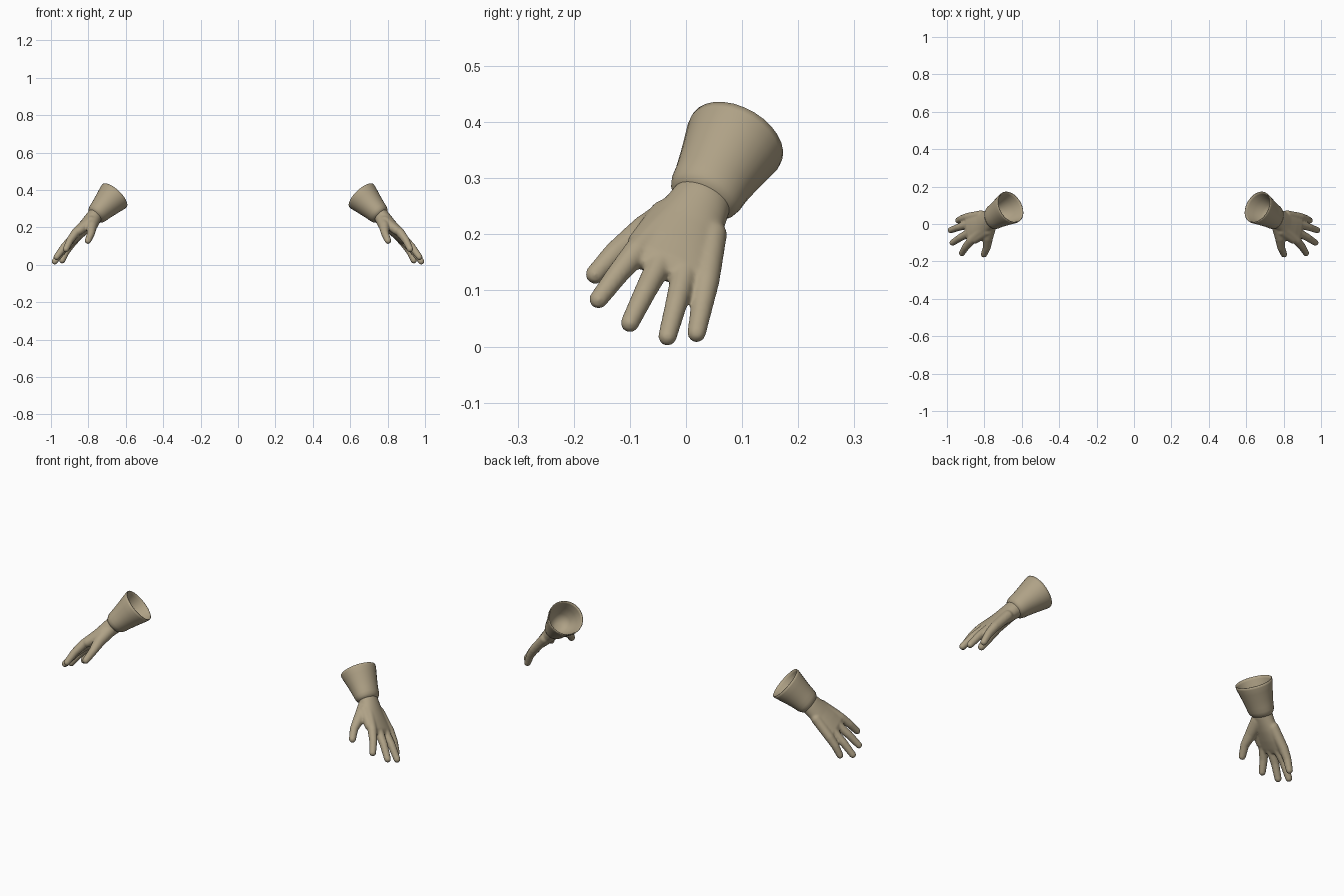
import bpy, bmesh, math
from mathutils import Vector

if "Cube" in bpy.data.objects:
    bpy.data.objects.remove(bpy.data.objects["Cube"])

# Local frame of the +x glove: D = cuff to fingertips, S = towards thumb side, N = back of hand
O = Vector((0.66, 0.09, 0.37))
D = Vector((0.64, -0.38, -0.67)).normalized()
S = Vector((-0.137, -0.913, 0.388))
S = (S - D * S.dot(D)).normalized()
N = S.cross(D).normalized()
if N.z < 0:
    N = -N

mat = bpy.data.materials.new("tan_leather")
mat.diffuse_color = (0.43, 0.36, 0.24, 1)
mat.use_nodes = True
mat.node_tree.nodes["Principled BSDF"].inputs["Base Color"].default_value = mat.diffuse_color


def L(t, s=0, n=0):
    return O + D * t + S * s + N * n


def skin_rings(bm, rings):
    """Bridge a list of point rings into a closed tube."""
    vs = [[bm.verts.new(p) for p in r] for r in rings]
    k = len(vs[0])
    for a, b in zip(vs, vs[1:]):
        for i in range(k):
            j = (i + 1) % k
            bm.faces.new((a[i], a[j], b[j], b[i]))
    bm.faces.new(vs[0][::-1])
    bm.faces.new(vs[-1])


def ellipse(c, u, v, a, b, k):
    return [c + u * (a * math.cos(2 * math.pi * i / k)) + v * (b * math.sin(2 * math.pi * i / k))
            for i in range(k)]


def loft(bm, sections, k=32):
    """Sections are (t, s, n, half width, half thickness) across the hand axis."""
    skin_rings(bm, [ellipse(L(t, s, n), S, N, a, b, k) for t, s, n, a, b in sections])


def finger(bm, pts, radii, k=20):
    """Tapered tube with ball joints, rounded at both ends."""
    for p, q, r0, r1 in zip(pts, pts[1:], radii, radii[1:]):
        d = (q - p).normalized()
        u = d.orthogonal().normalized()
        v = d.cross(u)
        arc = [math.pi / 2 * i / 6 for i in range(6)]
        rings = [ellipse(p - d * r0 * math.cos(a + .05), u, v, r0 * math.sin(a + .05), r0 * math.sin(a + .05), k)
                 for a in arc]
        rings += [ellipse(p, u, v, r0, r0, k), ellipse(q, u, v, r1, r1, k)]
        rings += [ellipse(q + d * r1 * math.cos(a + .05), u, v, r1 * math.sin(a + .05), r1 * math.sin(a + .05), k)
                  for a in reversed(arc)]
        skin_rings(bm, rings)


def make(name, bm):
    bmesh.ops.recalc_face_normals(bm, faces=bm.faces)
    me = bpy.data.meshes.new(name)
    bm.to_mesh(me)
    bm.free()
    me.materials.append(mat)
    me.shade_smooth()
    ob = bpy.data.objects.new(name, me)
    bpy.context.collection.objects.link(ob)
    return ob


# Hand: palm loft plus five fingers, fused and smoothed
bm = bmesh.new()
loft(bm, [(0.135, 0, 0, .050, .042), (0.17, 0, 0, .055, .043), (0.20, 0, 0, .060, .040),
          (0.24, 0, 0, .069, .036), (0.29, -.003, .002, .079, .031),
          (0.335, -.008, .004, .086, .025), (0.36, -.010, .002, .074, .016)])
tips = [((0.920, -0.156, 0.084), .056), ((0.970, -0.100, 0.042), .009),
        ((0.980, -0.033, 0.018), -.038), ((0.940, 0.019, 0.024), -.080)]
for tip, s in tips:
    tip = Vector(tip)
    knuckle = L(.335, s, .004)
    mid = knuckle.lerp(tip, .5) + N * .005
    finger(bm, [L(.23, s * .6, .004), knuckle, mid, tip], [.026, .0235, .020, .0168])
# Thumb and its web
finger(bm, [L(.19, .022, -.012), Vector((.782, -.072, .206)), Vector((.786, -.125, .168)),
            Vector((.802, -.162, .129))], [.036, .029, .021, .0175])
finger(bm, [L(.22, .045, -.012), L(.31, .058, -.002)], [.030, .024])
hand = make("glove_hand", bm)
rm = hand.modifiers.new("fuse", 'REMESH')
rm.mode = 'VOXEL'
rm.voxel_size = 0.0045
rm.use_smooth_shade = True
sm = hand.modifiers.new("soften", 'SMOOTH')
sm.factor = 0.5
sm.iterations = 8

# Flared cuff: inner bowl, rim, outer wall, rolled end at the wrist
bm = bmesh.new()
profile = [(.125, .015, .015), (.118, .040, .035), (.095, .058, .053), (.05, .072, .070),
           (.012, .081, .081), (-.001, .086, .086), (0, .090, .089), (.012, .090, .088),
           (.04, .084, .081), (.08, .076, .071), (.115, .070, .063), (.138, .068, .059),
           (.152, .064, .054), (.164, .056, .045), (.168, .040, .032)]
loft(bm, [(t, 0, 0, a, b) for t, a, b in profile], 28)
cuff = make("glove_cuff", bm)

# Second glove by mirroring across x = 0
for ob in (hand, cuff):
    m = ob.modifiers.new("pair", 'MIRROR')
    m.use_mirror_merge = False
